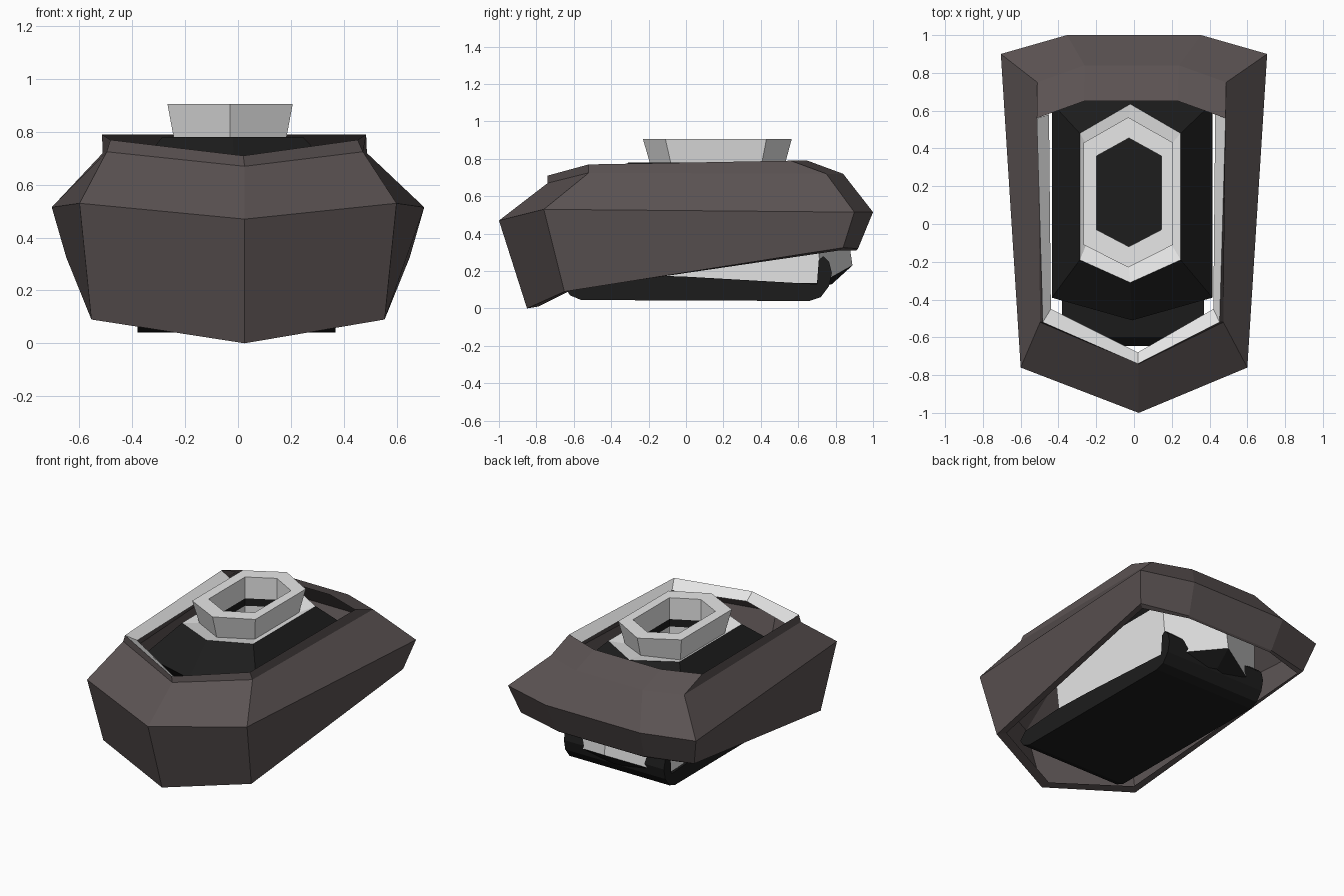
import bpy, bmesh

if "Cube" in bpy.data.objects:
    bpy.data.objects.remove(bpy.data.objects["Cube"])


def material(name, rgb):
    m = bpy.data.materials.new(name)
    m.diffuse_color = (*rgb, 1)
    m.use_nodes = True
    m.node_tree.nodes["Principled BSDF"].inputs["Base Color"].default_value = m.diffuse_color
    return m


BROWN = material("warm dark brown", (0.105, 0.086, 0.086))
GREY = material("light grey", (0.81, 0.81, 0.81))
BLACK = material("soft black", (0.012, 0.012, 0.012))


def build(name, verts, faces, mat):
    mesh = bpy.data.meshes.new(name)
    mesh.from_pydata(verts, [], faces)
    mesh.materials.append(mat)
    bm = bmesh.new()
    bm.from_mesh(mesh)
    bmesh.ops.recalc_face_normals(bm, faces=bm.faces)
    bm.to_mesh(mesh)
    bm.free()
    obj = bpy.data.objects.new(name, mesh)
    bpy.context.collection.objects.link(obj)
    return obj


def loft(name, rings, mat, loop=False):
    """Skin a list of equal rings; loop joins the last ring to the first."""
    n, k = len(rings[0]), len(rings)
    verts = [p for r in rings for p in r]
    faces = []
    for i in range(k if loop else k - 1):
        a, b = i * n, (i + 1) % k * n
        faces += [(a + j, a + (j + 1) % n, b + (j + 1) % n, b + j) for j in range(n)]
    return build(name, verts, faces, mat)


def mirrored(cx, tip, *half):
    """Ring with one front tip and pairs of points either side of cx."""
    right = [(cx + x, y, z) for x, y, z in half]
    left = [(cx - x, y, z) for x, y, z in reversed(half)]
    return [tip] + right + left


def hexagon(cx, w, y0, y1, y2, y3, z, back_z=None):
    """Hexagon pointed along y; back_z sets the rear tip height."""
    return [(cx, y0, z), (cx + w, y1, z), (cx + w, y2, z),
            (cx, y3, back_z or z), (cx - w, y2, z), (cx - w, y1, z)]


def at_height(ring, z):
    return [(x, y, z) for x, y, _ in ring]


# Faceted outer shell, open above and below
lip = mirrored(0, (0.02, -0.79, 0.01), (0.51, -0.61, 0.10), (0.62, 0.82, 0.31), (0.32, 0.91, 0.31))
low = mirrored(0, (0.025, -0.85, 0.0), (0.555, -0.65, 0.09), (0.65, 0.84, 0.325), (0.33, 0.92, 0.32))
wide = mirrored(0, (0.025, -1.0, 0.47), (0.60, -0.76, 0.53), (0.705, 0.90, 0.515), (0.355, 1.0, 0.515))
shoulder = mirrored(-0.012, (0.025, -0.74, 0.67), (0.485, -0.52, 0.725),
                    (0.50, 0.75, 0.72), (0.25, 0.84, 0.72))
rim = mirrored(-0.015, (0.02, -0.74, 0.71), (0.468, -0.52, 0.77),
               (0.50, 0.56, 0.79), (0.25, 0.65, 0.79))
loft("outer_shell", [lip, low, wide, shoulder, rim], BROWN)

# Pale bevel inside the opening, along the front and sides only
bevel = mirrored(-0.01, (0.02, -0.68, 0.665), (0.43, -0.45, 0.72), (0.44, 0.58, 0.73))
outer = [rim[i] for i in (2, 1, 0, 6, 5)]
inner = [bevel[i] for i in (2, 1, 0, 4, 3)]
build("opening_bevel", outer + inner, [(i, i + 1, i + 6, i + 5) for i in range(4)], GREY)

# Dark sloping housing around the neck
neck = hexagon(-0.02, 0.267, -0.31, -0.19, 0.48, 0.635, 0.78)
skirt = hexagon(-0.01, 0.425, -0.51, -0.39, 0.64, 0.81, 0.60)
waist = hexagon(-0.01, 0.37, -0.43, -0.33, 0.70, 0.85, 0.50)
loft("housing", [neck, skirt, waist], BLACK)

# Pale flange meeting the foot of a flared collar
collar_base = hexagon(-0.03, 0.208, -0.185, -0.075, 0.40, 0.53, 0.75, 0.775)
collar_top = hexagon(-0.03, 0.237, -0.23, -0.11, 0.43, 0.565, 0.905)
hole_top = hexagon(-0.027, 0.172, -0.12, -0.03, 0.36, 0.455, 0.905)
hole = at_height(hole_top, 0.76)
loft("flange", [neck, collar_base], GREY)
loft("collar", [collar_base, collar_top, hole_top, hole], GREY, loop=True)

# Lining of the opening: a dark band, then a pale well
band = at_height(hole_top, 0.71)
loft("opening_band", [hole, band], BLACK)
loft("opening_well", [band, at_height(hole_top, 0.60)], GREY)

# Pale core under the housing, with a dark lower edge
core_low = hexagon(-0.01, 0.355, -0.40, -0.30, 0.72, 0.89, 0.135, 0.23)
core_foot = hexagon(-0.01, 0.34, -0.40, -0.30, 0.70, 0.78, 0.11, 0.13)
loft("core", [waist, core_low], GREY)
loft("core_edge", [core_low, core_foot], BLACK)

# Sled-shaped base tray with a raised rounded back edge
profile = [(-0.645, 0.11), (-0.62, 0.07), (-0.56, 0.045), (0.66, 0.04), (0.72, 0.06),
           (0.765, 0.12), (0.78, 0.19), (0.765, 0.25), (0.735, 0.28), (0.71, 0.26),
           (0.70, 0.13), (0.0, 0.17), (-0.3, 0.18), (-0.60, 0.16)]
n = len(profile)
verts = [(x, y, z) for x in (-0.38, 0.37) for y, z in profile]
faces = [(i, (i + 1) % n, n + (i + 1) % n, n + i) for i in range(n)]
build("base_tray", verts, faces + [tuple(range(n)), tuple(range(n, 2 * n))], BLACK)
